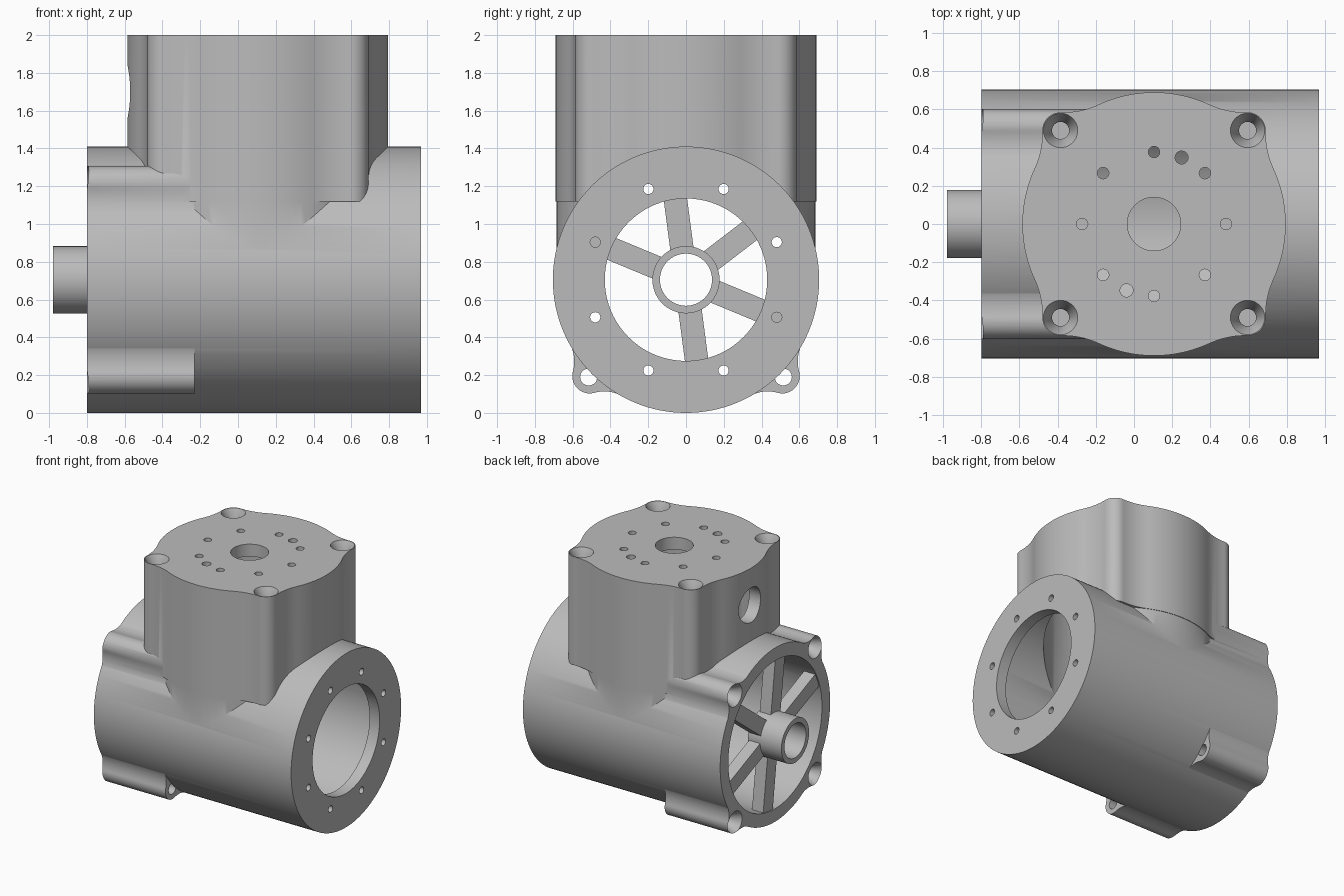
import bpy, bmesh
from math import cos, sin, pi, radians, acos, atan2, hypot
from mathutils import Matrix, Vector

if "Cube" in bpy.data.objects:
    bpy.data.objects.remove(bpy.data.objects["Cube"])

grey = bpy.data.materials.new("machined_grey")
grey.use_nodes = True
grey.diffuse_color = (0.5, 0.5, 0.5, 1)
grey.node_tree.nodes["Principled BSDF"].inputs["Base Color"].default_value = (0.5, 0.5, 0.5, 1)

# Frames: upright axis through the turret, level axis through the barrel
AX, AZ = 0.105, 0.705
UPRIGHT = Matrix.Translation((AX, 0, 0))
LEVEL = Matrix(((0, 0, 1, 0), (1, 0, 0, 0), (0, 1, 0, AZ), (0, 0, 0, 1)))


def circle(r, n=96, cu=0, cv=0):
    return [(cu + r * cos(2 * pi * i / n), cv + r * sin(2 * pi * i / n)) for i in range(n)]


def arc(c, r, a, b, n):
    return [(c[0] + r * cos(a + (b - a) * i / n), c[1] + r * sin(a + (b - a) * i / n))
            for i in range(n + 1)]


def lobed(R, offset, ear, fillet):
    """Round outline with four filleted screw ears on the diagonals."""
    D = offset * 2 ** 0.5
    far = R + fillet
    alpha = acos((D * D + far * far - (ear + fillet) ** 2) / (2 * D * far))
    fc = (far * cos(alpha), far * sin(alpha))
    beta = atan2(fc[1], fc[0] - D)
    half = arc((D, 0), ear, 0, beta, 10)
    half += arc(fc, fillet, beta + pi, alpha + pi, 10)[1:]
    half += arc((0, 0), R, alpha, pi / 4, 12)[1:]
    quarter = [(u, -v) for u, v in reversed(half[1:-1])] + half
    pts = []
    for k in range(4):
        t = pi / 4 + k * pi / 2
        pts += [(u * cos(t) - v * sin(t), u * sin(t) + v * cos(t)) for u, v in quarter]
    return pts


def loft(name, frame, sections):
    """Solid through matching outlines, each given as (outline, height)."""
    bm = bmesh.new()
    rings = [[bm.verts.new(frame @ Vector((u, v, w))) for u, v in pts] for pts, w in sections]
    n = len(rings[0])
    for low, high in zip(rings, rings[1:]):
        for i in range(n):
            j = (i + 1) % n
            bm.faces.new((low[i], low[j], high[j], high[i]))
    bm.faces.new(list(reversed(rings[0])))
    bm.faces.new(rings[-1])
    bmesh.ops.recalc_face_normals(bm, faces=bm.faces)
    mesh = bpy.data.meshes.new(name)
    bm.to_mesh(mesh)
    bm.free()
    mesh.materials.append(grey)
    obj = bpy.data.objects.new(name, mesh)
    bpy.context.collection.objects.link(obj)
    return obj


def prism(name, frame, pts, w0, w1):
    return loft(name, frame, [(pts, w0), (pts, w1)])


def combine(target, tool, op):
    tool.hide_render = True
    mod = target.modifiers.new(op.title(), "BOOLEAN")
    mod.operation, mod.solver, mod.object = op, "EXACT", tool
    bpy.context.view_layer.objects.active = target
    bpy.ops.object.modifier_apply(modifier=mod.name)
    bpy.data.objects.remove(tool)


def drill(frame, r, w0, w1, cu=0, cv=0, n=24):
    combine(body, prism("drill", frame, circle(r, n, cu, cv), w0, w1), "DIFFERENCE")


# Barrel, turret and their screw ears
LEFT_END, RIGHT_END, EAR_END = -0.8, 0.97, -0.23
body = prism("valve_body", LEVEL, circle(0.705, 128), LEFT_END, RIGHT_END)
combine(body, prism("barrel_ears", LEVEL, lobed(0.702, 0.51, 0.092, 0.2), LEFT_END, EAR_END), "UNION")
combine(body, prism("turret_core", UPRIGHT, circle(0.686, 128), AZ, 1.5), "UNION")
combine(body, prism("turret_ears", UPRIGHT, lobed(0.69, 0.49, 0.095, 0.45), 1.12, 2), "UNION")

# Hollow interior, leaving a lid and an end flange
drill(LEVEL, 0.6, LEFT_END - 0.1, RIGHT_END - 0.09, n=112)
drill(UPRIGHT, 0.59, AZ, 1.9, n=112)

# Openings in flange, lid and turret side
drill(LEVEL, 0.43, 0.8, 1.1, n=80)
drill(UPRIGHT, 0.14, 1.8, 2.1, n=48)
drill(Matrix.Translation((0, 0, 1.7 - AZ)) @ LEVEL, 0.14, -0.8, -0.3, n=48)

# Bolt circles
for k in range(8):
    a = k * pi / 4
    drill(UPRIGHT, 0.03, 1.8, 2.1, 0.377 * cos(a), 0.377 * sin(a))
    a += pi / 8
    drill(LEVEL, 0.027, 0.8, 1.1, 0.52 * cos(a), 0.52 * sin(a))
for a in (radians(67.5), radians(247.5)):
    drill(UPRIGHT, 0.034, 1.8, 2.1, 0.377 * cos(a), 0.377 * sin(a))

# Countersunk screw holes in the ears
for su in (-1, 1):
    for sv in (-1, 1):
        for frame, off, face, inward, depth in ((UPRIGHT, 0.49, 2, -1, 0.4),
                                                (LEVEL, 0.515, LEFT_END, 1, 0.57)):
            cu, cv = su * off, sv * off
            wide, narrow = circle(0.09, 32, cu, cv), circle(0.045, 32, cu, cv)
            out = circle(0.09, 32, cu, cv)
            sink = loft("countersink", frame, [(out, face - inward * 0.05), (wide, face),
                                               (narrow, face + inward * 0.09),
                                               (narrow, face + inward * (depth + 0.001))])
            combine(body, sink, "DIFFERENCE")

# Bearing hub with a through bore
hub = prism("bearing_hub", LEVEL, circle(0.178, 64), -0.98, -0.68)
combine(hub, prism("hub_bore", LEVEL, circle(0.138, 64), -1.1, -0.5), "DIFFERENCE")

# Five spokes from hub to barrel wall, one of six places left empty
spokes = []
for k in (0, 1, 3, 4, 5):
    turn = Matrix.Rotation(radians(97.5 + 60 * k), 4, "Z")
    outline = [(0.16, -0.062), (0.63, -0.062), (0.63, 0.062), (0.16, 0.062)]
    spokes.append(prism("spoke_%d" % (k + 1), LEVEL @ turn, outline, LEFT_END + 0.01, -0.69))

# Smooth curves, sharp edges
bpy.ops.object.select_all(action="DESELECT")
for obj in [body, hub] + spokes:
    obj.select_set(True)
bpy.context.view_layer.objects.active = body
bpy.ops.object.shade_smooth_by_angle(angle=radians(30))
